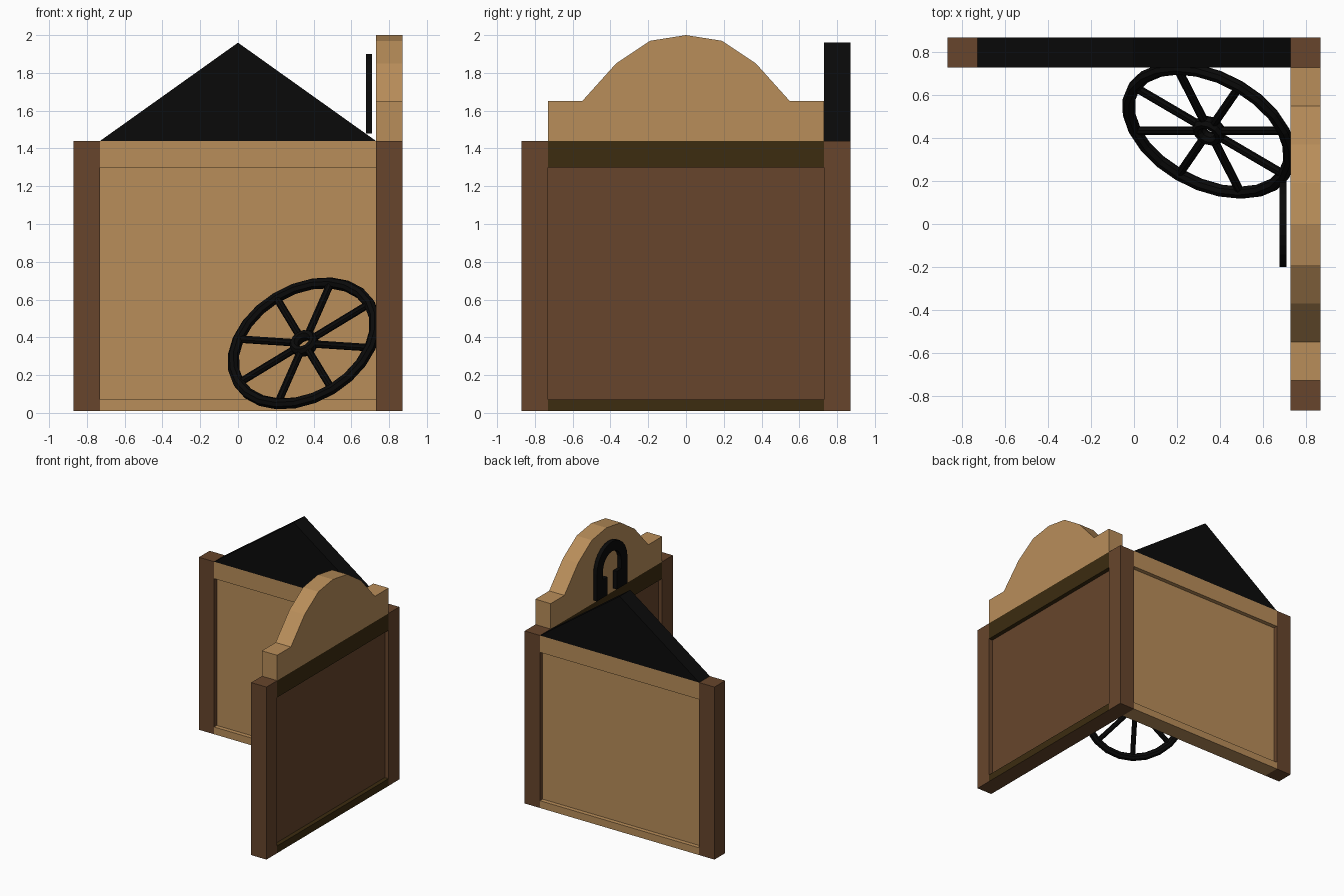
import bpy, bmesh, math
from mathutils import Vector, Matrix

cube = bpy.data.objects.get("Cube")
if cube:
    bpy.data.objects.remove(cube, do_unlink=True)


def material(name, rgb):
    m = bpy.data.materials.new(name)
    m.use_nodes = True
    m.diffuse_color = (*rgb, 1)
    m.node_tree.nodes["Principled BSDF"].inputs["Base Color"].default_value = (*rgb, 1)
    return m


TAN = material("light wood", (0.485, 0.27, 0.102))
BROWN = material("dark wood", (0.135, 0.06, 0.025))
OLIVE = material("olive trim", (0.045, 0.025, 0.005))
BLACK = material("black iron", (0.003, 0.003, 0.003))


def finish(name, bm, *mats):
    bmesh.ops.recalc_face_normals(bm, faces=bm.faces[:])
    mesh = bpy.data.meshes.new(name)
    bm.to_mesh(mesh)
    bm.free()
    for m in mats:
        mesh.materials.append(m)
    ob = bpy.data.objects.new(name, mesh)
    bpy.context.collection.objects.link(ob)
    return ob


def add_box(bm, lo, hi):
    lo, hi = Vector(lo), Vector(hi)
    mat = Matrix.Translation((lo + hi) / 2) @ Matrix.Diagonal((*(hi - lo), 1))
    bmesh.ops.create_cube(bm, size=1, matrix=mat)


def box(name, lo, hi, mat):
    bm = bmesh.new()
    add_box(bm, lo, hi)
    return finish(name, bm, mat)


def add_prism(bm, points, offset):
    face = bm.faces.new([bm.verts.new(p) for p in points])
    ext = bmesh.ops.extrude_face_region(bm, geom=[face], use_keep_orig=True)
    verts = [g for g in ext["geom"] if isinstance(g, bmesh.types.BMVert)]
    bmesh.ops.translate(bm, verts=verts, vec=offset)


def add_torus(bm, major, half_w, half_h, segments, sides):
    rings = []
    for i in range(segments):
        a = math.tau * i / segments
        ring = []
        for j in range(sides):
            b = math.tau * (j + 0.5) / sides
            r = major + half_w * math.cos(b)
            ring.append(bm.verts.new((r * math.cos(a), r * math.sin(a), half_h * math.sin(b))))
        rings.append(ring)
    for i in range(segments):
        p, q = rings[i], rings[(i + 1) % segments]
        for j in range(sides):
            k = (j + 1) % sides
            bm.faces.new((p[j], q[j], q[k], p[k]))


IN, OUT = 0.73, 0.87
BASE, TOP, RAIL, SILL = 0.01, 1.44, 1.30, 0.07
RECESS = 0.035

# Corner posts
for name, x, y in (("corner_post", 1, 1), ("back_post", -1, 1), ("front_post", 1, -1)):
    c = Vector((x * 0.8, y * 0.8, 0))
    box(name, c + Vector((-0.07, -0.07, BASE)), c + Vector((0.07, 0.07, TOP)), BROWN)

# Back wall
box("back_panel", (-IN, IN + RECESS, SILL), (IN, OUT - RECESS, RAIL), TAN)
box("back_top_rail", (-IN, IN, RAIL), (IN, OUT, TOP), TAN)
box("back_bottom_rail", (-IN, IN, BASE), (IN, OUT, SILL), TAN)

# Side wall
box("side_panel", (IN + RECESS, -IN, SILL), (OUT - RECESS, IN, RAIL), BROWN)
box("side_top_rail", (IN, -IN, RAIL), (OUT, IN, TOP), OLIVE)
sill = box("side_bottom_rail", (IN, -IN, BASE), (OUT, IN, SILL), OLIVE)
sill.data.materials.append(BROWN)
for f in sill.data.polygons:
    f.material_index = 1 if f.normal.z < -0.5 else 0

# Triangular gable over the back wall
bm = bmesh.new()
add_prism(bm, [(-IN, IN, TOP), (IN, IN, TOP), (0, IN, 1.96)], (0, OUT - IN, 0))
finish("gable", bm, BLACK)

# Arched sign board over the side wall
half = [(IN, TOP), (IN, 1.65), (0.55, 1.65), (0.37, 1.85), (0.19, 1.97)]
outline = half + [(0, 2.0)] + [(-y, z) for y, z in reversed(half)]
bm = bmesh.new()
add_prism(bm, [(IN, y, z) for y, z in outline], (OUT - IN, 0, 0))
finish("sign_board", bm, TAN)

# Horseshoe with square heels
bm = bmesh.new()
arc = [math.pi * i / 12 for i in range(13)]
outer = [(0.2 * math.cos(a), 1.7 + 0.2 * math.sin(a)) for a in arc]
inner = [(0.12 * math.cos(a), 1.7 + 0.12 * math.sin(a)) for a in reversed(arc)]
shoe = [(0.2, 1.6)] + outer + [(-0.2, 1.6), (-0.12, 1.6)] + inner + [(0.12, 1.6)]
add_prism(bm, [(0.677, y, z) for y, z in shoe], (0.033, 0, 0))
for s in (-1, 1):
    add_box(bm, (0.677, s * 0.13 - 0.07, 1.48), (0.71, s * 0.13 + 0.07, 1.63))
finish("horseshoe", bm, BLACK)

# Wagon wheel leaning into the corner
bm = bmesh.new()
add_torus(bm, 0.405, 0.03, 0.03, 24, 8)
add_torus(bm, 0.055, 0.026, 0.035, 12, 8)
for i in range(8):
    turn = Matrix.Rotation(math.tau * i / 8, 4, "Z")
    lay = Matrix.Translation((0.235, 0, 0)) @ Matrix.Rotation(math.pi / 2, 4, "Y")
    bmesh.ops.create_cone(bm, cap_ends=True, segments=8, radius1=0.02, radius2=0.02,
                          depth=0.34, matrix=turn @ lay)
wheel = finish("wagon_wheel", bm, BLACK)
axis = Vector((-0.37, -0.70, 0.61)).normalized()
spoke = Vector((0.61, 0, 0.37)).normalized()
side = axis.cross(spoke)
wheel.matrix_world = Matrix.Translation((0.35, 0.435, 0.368)) @ Matrix((spoke, side, axis)).transposed().to_4x4()
